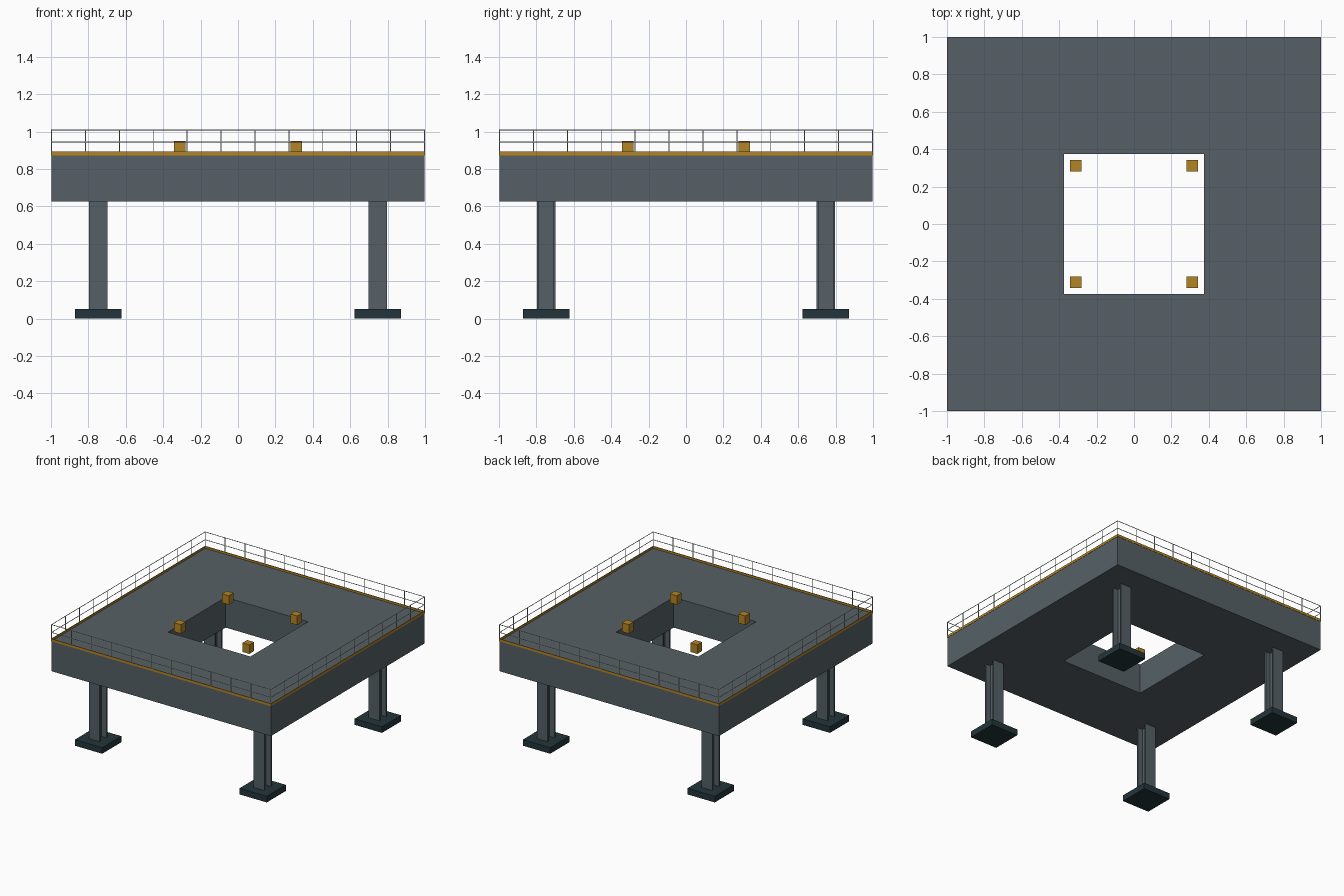
import bpy, bmesh
from mathutils import Vector

if "Cube" in bpy.data.objects:
    bpy.data.objects.remove(bpy.data.objects["Cube"])

def mat(name, col):
    m = bpy.data.materials.new(name)
    m.diffuse_color = (*col, 1)
    m.use_nodes = True
    m.node_tree.nodes["Principled BSDF"].inputs["Base Color"].default_value = m.diffuse_color
    return m

STEEL = mat("grey_steel", (0.092, 0.118, 0.133))
DARK = mat("dark_footing", (0.017, 0.036, 0.044))
GOLD = mat("ochre_paint", (0.45, 0.23, 0.018))
RAIL = mat("light_rail", (0.55, 0.57, 0.58))

def finish(name, bm, material):
    me = bpy.data.meshes.new(name)
    bm.to_mesh(me)
    bm.free()
    me.materials.append(material)
    ob = bpy.data.objects.new(name, me)
    bpy.context.collection.objects.link(ob)
    return ob

def make(name, boxes, material):
    """One object from a list of (x0,x1,y0,y1,z0,z1) boxes."""
    bm = bmesh.new()
    for x0, x1, y0, y1, z0, z1 in boxes:
        vs = bmesh.ops.create_cube(bm, size=1)["verts"]
        for v in vs:
            v.co.x = x1 if v.co.x > 0 else x0
            v.co.y = y1 if v.co.y > 0 else y0
            v.co.z = z1 if v.co.z > 0 else z0
    return finish(name, bm, material)

def tubes(name, segs, r, material):
    """One object from a list of (start, end) round bars."""
    bm = bmesh.new()
    for a, b in segs:
        a, b = Vector(a), Vector(b)
        d = b - a
        m = d.to_track_quat('Z', 'Y').to_matrix().to_4x4()
        m.translation = (a + b) / 2
        bmesh.ops.create_cone(bm, cap_ends=True, segments=8, radius1=r, radius2=r,
                              depth=d.length, matrix=m)
    return finish(name, bm, material)

def frame(name, outer, inner, z0, z1, material):
    """Square ring with a clean square opening."""
    bm = bmesh.new()
    c = [(-1, -1), (1, -1), (1, 1), (-1, 1)]
    rings = [[bm.verts.new((x * r, y * r, z)) for x, y in c]
             for r, z in ((outer, z0), (outer, z1), (inner, z1), (inner, z0))]
    for k in range(4):
        a, b = rings[k], rings[(k + 1) % 4]
        for i in range(4):
            j = (i + 1) % 4
            bm.faces.new((a[i], a[j], b[j], b[i]))
    bmesh.ops.recalc_face_normals(bm, faces=bm.faces)
    return finish(name, bm, material)

CORNERS = [(sx, sy) for sx in (-1, 1) for sy in (-1, 1)]

# deck with central opening, and toe board round its edge
frame("deck", 0.998, 0.375, 0.627, 0.876, STEEL)
frame("toe_board", 1.0, 0.994, 0.873, 0.893, GOLD)

# legs: H-section columns on footing plates
for n, (sx, sy) in enumerate(CORNERS):
    x, y, h, t = sx * 0.748, sy * 0.748, 0.049, 0.006
    make(f"column_{n}", [
        (x - h, x + h, y - h, y - h + 2 * t, 0.045, 0.63),
        (x - h, x + h, y + h - 2 * t, y + h, 0.045, 0.63),
        (x - t, x + t, y - h + 2 * t, y + h - 2 * t, 0.045, 0.63)], STEEL)
    make(f"footing_{n}", [(x - 0.124, x + 0.124, y - 0.124, y + 0.124, 0, 0.05)], DARK)

# guide blocks in the corners of the opening
for n, (sx, sy) in enumerate(CORNERS):
    x, y = sx * 0.311, sy * 0.311
    make(f"guide_block_{n}", [(x - 0.031, x + 0.031, y - 0.031, y + 0.031, 0.876, 0.95)], GOLD)

# guard rail: two horizontal rails and evenly spaced posts
e = 0.997
rails = []
for z in (0.945, 1.009):
    for s in (-e, e):
        rails += [((-e, s, z), (e, s, z)), ((s, -e, z), (s, e, z))]
tubes("guard_rails", rails, 0.0025, RAIL)
posts = []
for i in range(12):
    p = -e + 2 * e * i / 11
    for s in (-e, e):
        posts.append(((p, s, 0.876), (p, s, 1.01)))
        if 0 < i < 11:
            posts.append(((s, p, 0.876), (s, p, 1.01)))
tubes("rail_posts", posts, 0.0025, RAIL)
